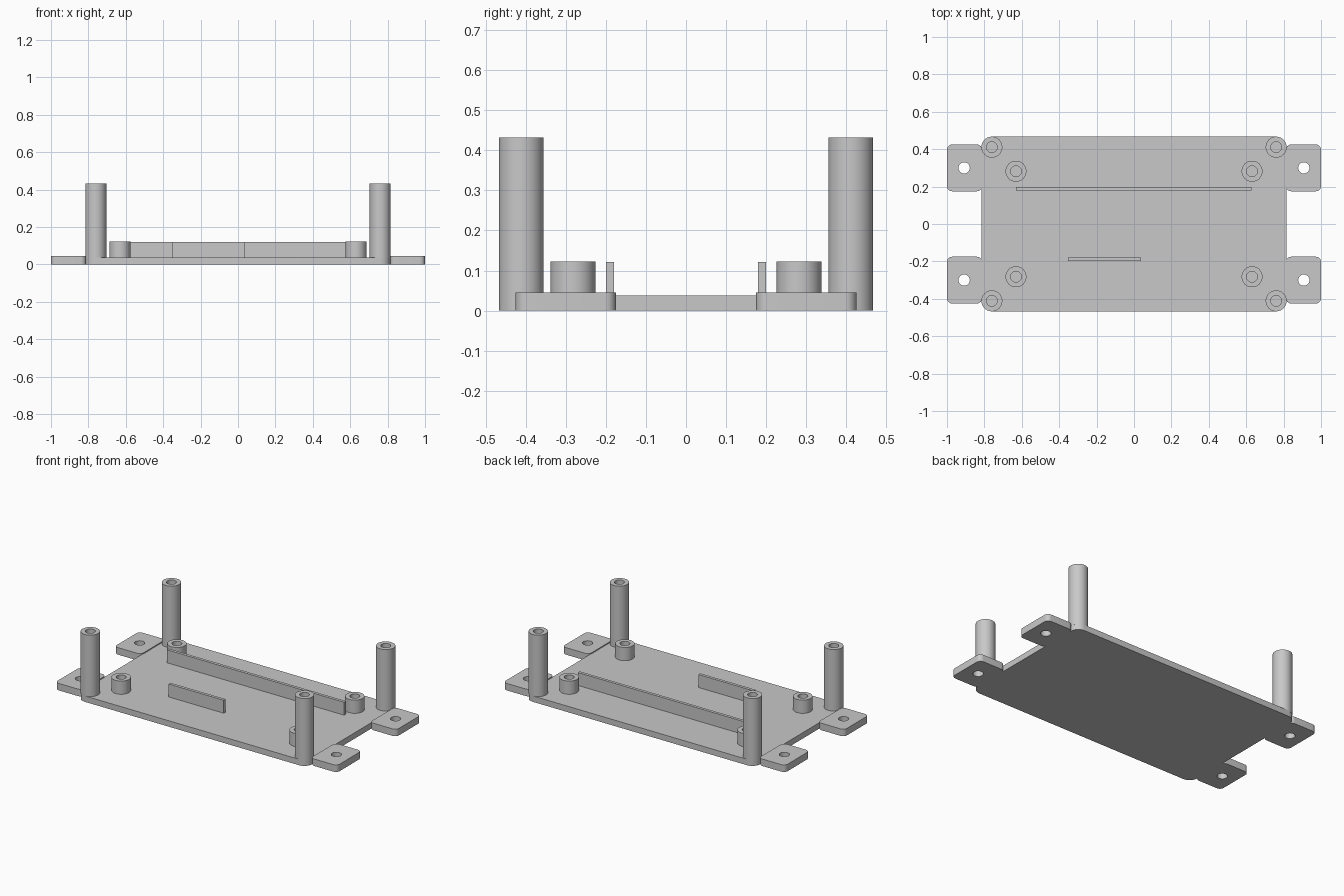
import bpy, bmesh
from math import cos, sin, pi, radians

cube = bpy.data.objects.get("Cube")
if cube:
    bpy.data.objects.remove(cube, do_unlink=True)

# One plain grey plastic
grey = bpy.data.materials.new("grey_plastic")
grey.use_nodes = True
grey.diffuse_color = (0.58, 0.58, 0.58, 1)
grey.node_tree.nodes["Principled BSDF"].inputs["Base Color"].default_value = grey.diffuse_color

PLATE_TOP = 0.038
TUBE_R, BORE_R = 0.056, 0.029


def circle(cx, cy, r, n=48):
    return [(cx + r * cos(2 * pi * i / n), cy + r * sin(2 * pi * i / n)) for i in range(n)]


def rounded_rect(x0, x1, y0, y1, r, n=10):
    corners = [(x1 - r, y1 - r), (x0 + r, y1 - r), (x0 + r, y0 + r), (x1 - r, y0 + r)]
    points = []
    for k, (cx, cy) in enumerate(corners):
        for i in range(n + 1):
            a = pi / 2 * (k + i / n)
            points.append((cx + r * cos(a), cy + r * sin(a)))
    return points


def rect(x0, x1, y0, y1):
    return [(x0, y0), (x1, y0), (x1, y1), (x0, y1)]


def prism(name, loops, z0, z1):
    """Fill an outline (with optional hole loops) and extrude it upward."""
    bm = bmesh.new()
    edges = []
    for loop in loops:
        verts = [bm.verts.new((x, y, z0)) for x, y in loop]
        edges += [bm.edges.new((v, verts[i - 1])) for i, v in enumerate(verts)]
    bmesh.ops.triangle_fill(bm, use_beauty=True, use_dissolve=False, edges=edges)
    new = bmesh.ops.extrude_face_region(bm, geom=bm.faces[:], use_keep_orig=True)["geom"]
    top = [v for v in new if isinstance(v, bmesh.types.BMVert)]
    bmesh.ops.translate(bm, verts=top, vec=(0, 0, z1 - z0))
    bmesh.ops.recalc_face_normals(bm, faces=bm.faces[:])
    for f in bm.faces:
        f.smooth = True
    mesh = bpy.data.meshes.new(name)
    bm.to_mesh(mesh)
    bm.free()
    mesh.set_sharp_from_angle(angle=radians(30))
    mesh.materials.append(grey)
    ob = bpy.data.objects.new(name, mesh)
    bpy.context.collection.objects.link(ob)
    return ob


# Base plate
prism("base_plate", [rounded_rect(-0.815, 0.815, -0.467, 0.467, TUBE_R)], 0, PLATE_TOP)

# Corner posts, board standoffs and mounting tabs, one of each per corner
for sx, side in ((-1, "right"), (1, "left")):
    for sy, end in ((-1, "front"), (1, "back")):
        corner = f"{end}_{side}"
        for part, x, y, top in (("tall_post", 0.76, 0.411, 0.432),
                                ("standoff", 0.631, 0.282, 0.123)):
            prism(f"{part}_{corner}",
                  [circle(sx * x, sy * y, TUBE_R), circle(sx * x, sy * y, BORE_R)],
                  PLATE_TOP - 0.004, top)
        xs = sorted((sx * 0.812, sx * 1.0))
        ys = sorted((sy * 0.175, sy * 0.425))
        prism(f"mounting_tab_{corner}",
              [rounded_rect(*xs, *ys, 0.028), circle(sx * 0.908, sy * 0.3, 0.03)],
              0, 0.045)

# Upright ribs
prism("long_rib", [rect(-0.631, 0.627, 0.18, 0.199)], PLATE_TOP - 0.004, 0.121)
prism("short_rib", [rect(-0.353, 0.038, -0.199, -0.18)], PLATE_TOP - 0.004, 0.121)
